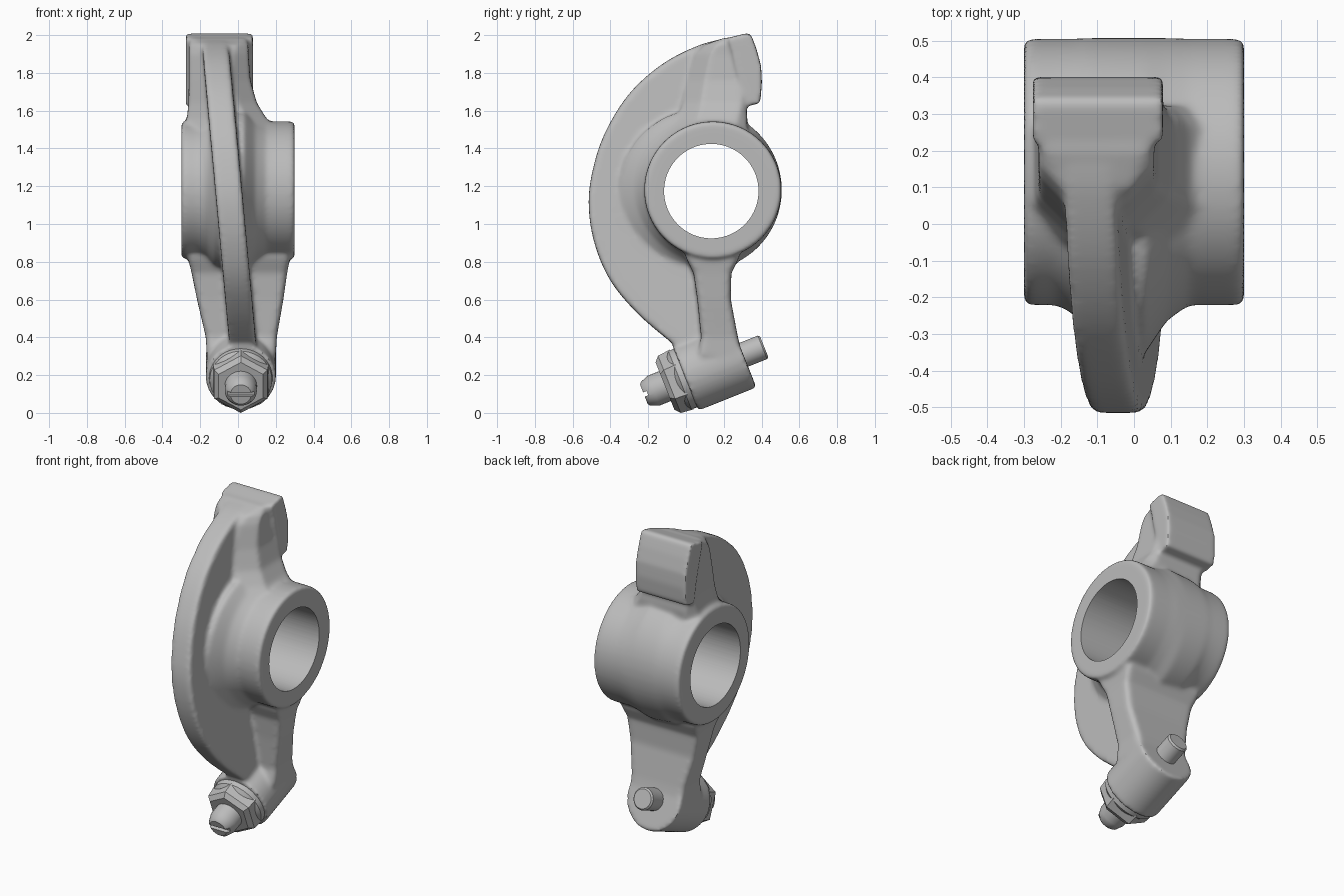
import bpy, bmesh
from math import cos, sin, pi
from mathutils import Vector

if "Cube" in bpy.data.objects:
    bpy.data.objects.remove(bpy.data.objects["Cube"])

steel = bpy.data.materials.new("grey steel")
steel.use_nodes = True
steel.diffuse_color = (0.5, 0.5, 0.5, 1)
steel.node_tree.nodes["Principled BSDF"].inputs["Base Color"].default_value = (0.5, 0.5, 0.5, 1)

X = Vector((1, 0, 0))
HUB = Vector((0, 0.142, 1.18))
SCREW = Vector((0.015, 0.005, 0.188))          # centre of the boss's front face
SCREW_AXIS = Vector((0, 0.93, 0.37)).normalized()


def loft(name, rings):
    """Closed solid through rings of equal point count."""
    bm = bmesh.new()
    loops = [[bm.verts.new(p) for p in ring] for ring in rings]
    n = len(loops[0])
    for a, b in zip(loops, loops[1:]):
        for i in range(n):
            bm.faces.new((a[i], a[(i + 1) % n], b[(i + 1) % n], b[i]))
    bm.faces.new(loops[0])
    bm.faces.new(loops[-1])
    bmesh.ops.recalc_face_normals(bm, faces=bm.faces)
    mesh = bpy.data.meshes.new(name)
    bm.to_mesh(mesh)
    bm.free()
    mesh.materials.append(steel)
    obj = bpy.data.objects.new(name, mesh)
    bpy.context.collection.objects.link(obj)
    return obj


def turned(name, origin, axis, stations, sides):
    """Round solid; each station is distance, radius and optional forward shift."""
    u = Vector((0, 1, 0)) if abs(axis.x) > 0.9 else X
    v = axis.cross(u)
    rings = []
    for t, r, *shift in stations:
        c = origin + axis * t + Vector((0, -shift[0] if shift else 0, 0))
        angles = [pi / 2 + 2 * pi * i / sides for i in range(sides)]
        rings.append([c + u * r * cos(g) + v * r * sin(g) for g in angles])
    return loft(name, rings)


def stack(name, sections):
    """Solid through level rectangles: z, x0, x1, y0, y1, front chamfer, back chamfer."""
    return loft(name, [[(a, c + f, z), (a + f, c, z), (b - f, c, z), (b, c + f, z),
                        (b, d - k, z), (b - k, d, z), (a + k, d, z), (a, d - k, z)]
                       for z, a, b, c, d, f, k in sections])


def slab(name, profile, left, right):
    """Side profile extruded between two functions of height."""
    return loft(name, [[(f(z), y, z) for y, z in profile] for f in (left, right)])


def curve(points, steps=6):
    """Smooth path through the points."""
    p = [Vector(q) for q in [points[0]] + points + [points[-1]]]
    out = []
    for a, b, c, d in zip(p, p[1:], p[2:], p[3:]):
        for i in range(steps):
            t = i / steps
            out.append(0.5 * (2 * b + (c - a) * t + (2 * a - 5 * b + 4 * c - d) * t * t
                              + (3 * b - a - 3 * c + d) * t ** 3))
    return out + [p[-1]]


def activate(obj):
    bpy.ops.object.select_all(action='DESELECT')
    obj.select_set(True)
    bpy.context.view_layer.objects.active = obj


def modify(obj, kind, **settings):
    activate(obj)
    mod = obj.modifiers.new(kind.title(), kind)
    for key, value in settings.items():
        setattr(mod, key, value)
    bpy.ops.object.modifier_apply(modifier=mod.name)


def cut(obj, cutter):
    modify(obj, 'BOOLEAN', object=cutter, operation='DIFFERENCE', solver='EXACT')
    bpy.data.objects.remove(cutter)


# Hub barrel, swelling forward where it meets the web
hub = turned("hub", HUB, X, [(-0.3, 0.355), (-0.285, 0.363), (-0.21, 0.363), (-0.165, 0.375, 0.012),
                             (-0.12, 0.41, 0.045), (0.03, 0.43, 0.065), (0.09, 0.385, 0.02),
                             (0.15, 0.363), (0.285, 0.363), (0.3, 0.355)], 96)

# Leaning crescent web with rounded rim
rim = curve([(-0.05, 0.35), (-0.25, 0.52), (-0.4, 0.7), (-0.485, 0.9), (-0.515, 1.1), (-0.495, 1.28),
             (-0.43, 1.48), (-0.3, 1.69), (-0.12, 1.85), (0.08, 1.95), (0.25, 1.99)])
web_profile = [tuple(p) for p in rim] + [(0.28, 1.6), (0.18, 1.2), (0.15, 0.8), (0.15, 0.35)]
web = slab("web", web_profile, lambda z: -0.012 - 0.092 * z, lambda z: 0.13 - 0.092 * z)
modify(web, 'BEVEL', width=0.03, segments=3, limit_method='ANGLE', angle_limit=1.1)

# Neck flaring down into the hub, and the contact pad on top
neck = stack("neck", [(1.38, -0.28, 0.25, -0.1, 0.31, 0.1, 0.04), (1.51, -0.28, 0.2, -0.06, 0.32, 0.1, 0.06),
                      (1.56, -0.27, 0.15, -0.04, 0.325, 0.1, 0.05), (1.64, -0.262, 0.1, -0.02, 0.315, 0.1, 0.02),
                      (1.76, -0.26, 0.066, 0.01, 0.31, 0.09, 0.01), (1.9, -0.26, 0.055, 0.05, 0.31, 0.08, 0.01),
                      (1.95, -0.26, 0.055, 0.1, 0.31, 0.06, 0.01), (1.985, -0.255, 0.05, 0.2, 0.31, 0.02, 0.01)])
pad_profile = [(0.22, 1.985), (0.33, 2.012), (0.345, 2.002), (0.372, 1.93), (0.397, 1.84), (0.402, 1.75),
               (0.393, 1.64), (0.31, 1.62), (0.285, 1.75), (0.25, 1.88)]
pad = slab("pad", pad_profile, lambda z: -0.276, lambda z: 0.079)

# Tapering lower arm and the slanted boss at its end
arm = stack("arm", [(0.95, -0.25, 0.26, -0.02, 0.3, 0.02, 0.02), (0.82, -0.265, 0.275, 0, 0.28, 0.02, 0.02),
                    (0.74, -0.245, 0.26, 0.04, 0.24, 0.02, 0.02), (0.6, -0.217, 0.24, 0.06, 0.237, 0.02, 0.02),
                    (0.4, -0.17, 0.205, 0.08, 0.275, 0.02, 0.02), (0.3, -0.165, 0.2, 0.06, 0.3, 0.02, 0.02)])
boss = turned("boss", SCREW, SCREW_AXIS, [(-0.01, 0.186), (0.322, 0.186)], 64)

# Fuse the casting, soften its edges and bore the hub
activate(hub)
for part in (web, neck, pad, arm, boss):
    part.select_set(True)
bpy.ops.object.join()
body = hub
body.name = "rocker_body"
modify(body, 'REMESH', mode='VOXEL', voxel_size=0.011)
modify(body, 'SMOOTH', factor=0.5, iterations=14)
cut(body, turned("bore_cutter", Vector((0, 0.134, 1.174)), X, [(-0.5, 0.25), (0.5, 0.25)], 96))

# Lock nut: round collar and chamfered hexagon
nut = turned("lock_nut", SCREW, SCREW_AXIS, [(-0.125, 0.135), (-0.1, 0.163), (-0.03, 0.17)], 6)
collar = turned("nut_collar", SCREW, SCREW_AXIS, [(-0.06, 0.145), (-0.04, 0.165), (0.02, 0.17)], 48)

# Adjuster screw with slotted front end
screw = turned("adjuster_screw", SCREW, SCREW_AXIS,
               [(-0.245, 0.055), (-0.235, 0.068), (-0.19, 0.085), (0.1, 0.085), (0.2, 0.067),
                (0.43, 0.067), (0.44, 0.058)], 32)
tip = SCREW - SCREW_AXIS * 0.245
side = SCREW_AXIS.cross(X)
slot = loft("slot_cutter", [[tip + SCREW_AXIS * d + X * a * 0.2 + side * b * 0.012
                             for a, b in ((-1, -1), (1, -1), (1, 1), (-1, 1))] for d in (-0.1, 0.02)])
cut(screw, slot)

for obj in (body, nut, collar, screw):
    activate(obj)
    bpy.ops.object.shade_smooth_by_angle(angle=0.6)
